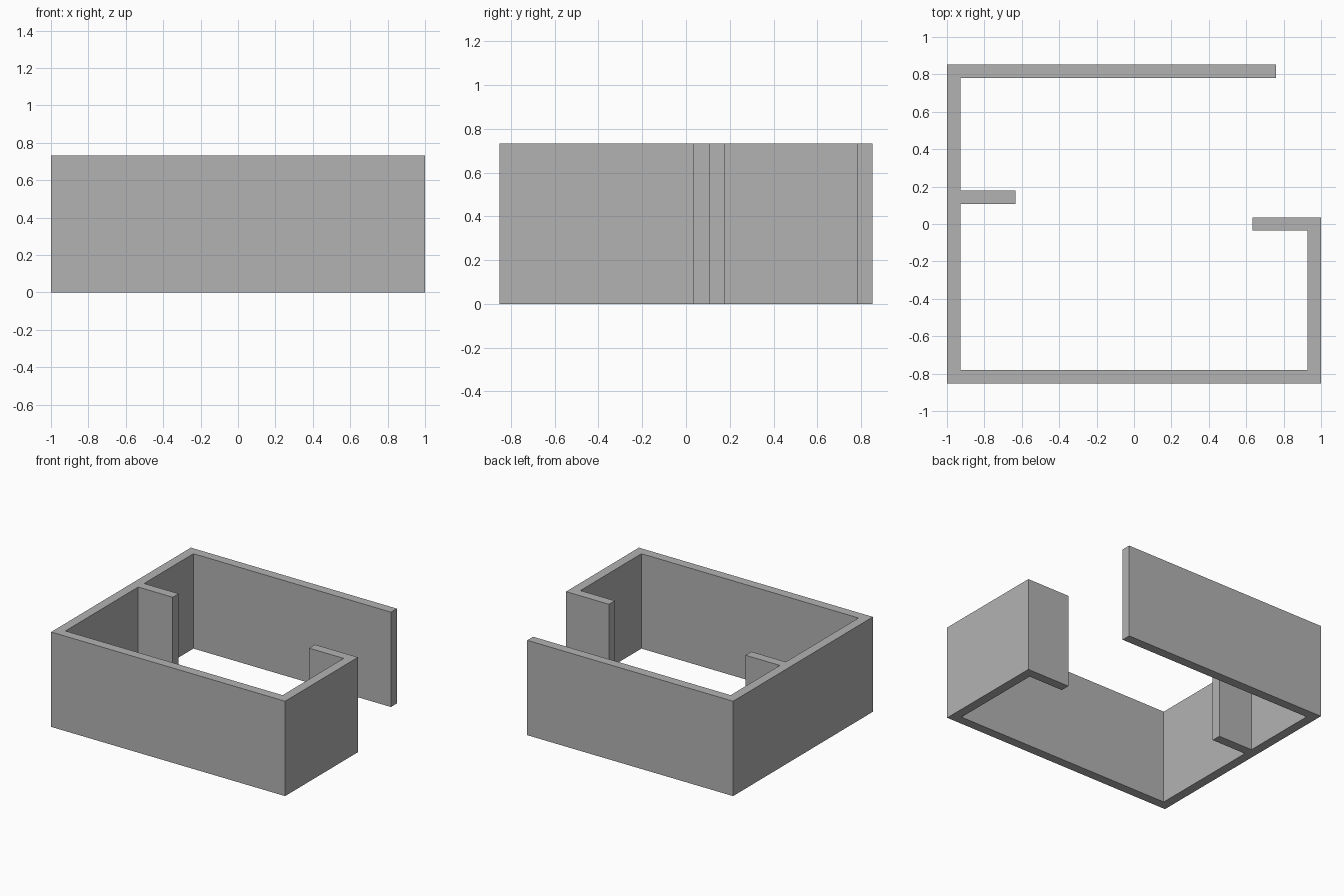
import bpy
import bmesh

cube = bpy.data.objects.get("Cube")
if cube:
    bpy.data.objects.remove(cube, do_unlink=True)

HEIGHT = 0.733
T = 0.072            # wall thickness
X, Y = 1.0, 0.853    # half extents of the plan
BACK_END = 0.76      # free end of the back wall
STUB_END = 0.633     # free ends of both short partitions
LEFT_STUB = 0.036    # back face of the left partition
RIGHT_STUB = 0.179   # back face of the right partition

# Plain grey plaster
plaster = bpy.data.materials.new("grey plaster")
plaster.use_nodes = True
GREY = (0.45, 0.45, 0.45, 1)
plaster.diffuse_color = GREY
plaster.node_tree.nodes["Principled BSDF"].inputs["Base Color"].default_value = GREY

# Continuous wall plan, counter-clockwise along the outside, then back inside
plan = [
    (-X, Y), (-X, -Y), (X, -Y), (X, LEFT_STUB),
    # left partition
    (STUB_END, LEFT_STUB), (STUB_END, LEFT_STUB - T), (X - T, LEFT_STUB - T),
    # inner front corners
    (X - T, T - Y), (T - X, T - Y),
    # right partition
    (T - X, RIGHT_STUB - T), (-STUB_END, RIGHT_STUB - T),
    (-STUB_END, RIGHT_STUB), (T - X, RIGHT_STUB),
    # back wall
    (T - X, Y - T), (BACK_END, Y - T), (BACK_END, Y),
]

# Raise the plan into walls
bm = bmesh.new()
floor_face = bm.faces.new([bm.verts.new((x, y, 0)) for x, y in plan])
raised = bmesh.ops.extrude_face_region(bm, geom=[floor_face], use_keep_orig=True)
top = [v for v in raised["geom"] if isinstance(v, bmesh.types.BMVert)]
bmesh.ops.translate(bm, verts=top, vec=(0, 0, HEIGHT))
bmesh.ops.recalc_face_normals(bm, faces=bm.faces)

mesh = bpy.data.meshes.new("room_walls")
bm.to_mesh(mesh)
bm.free()
mesh.materials.append(plaster)
walls = bpy.data.objects.new("room_walls", mesh)
bpy.context.collection.objects.link(walls)
